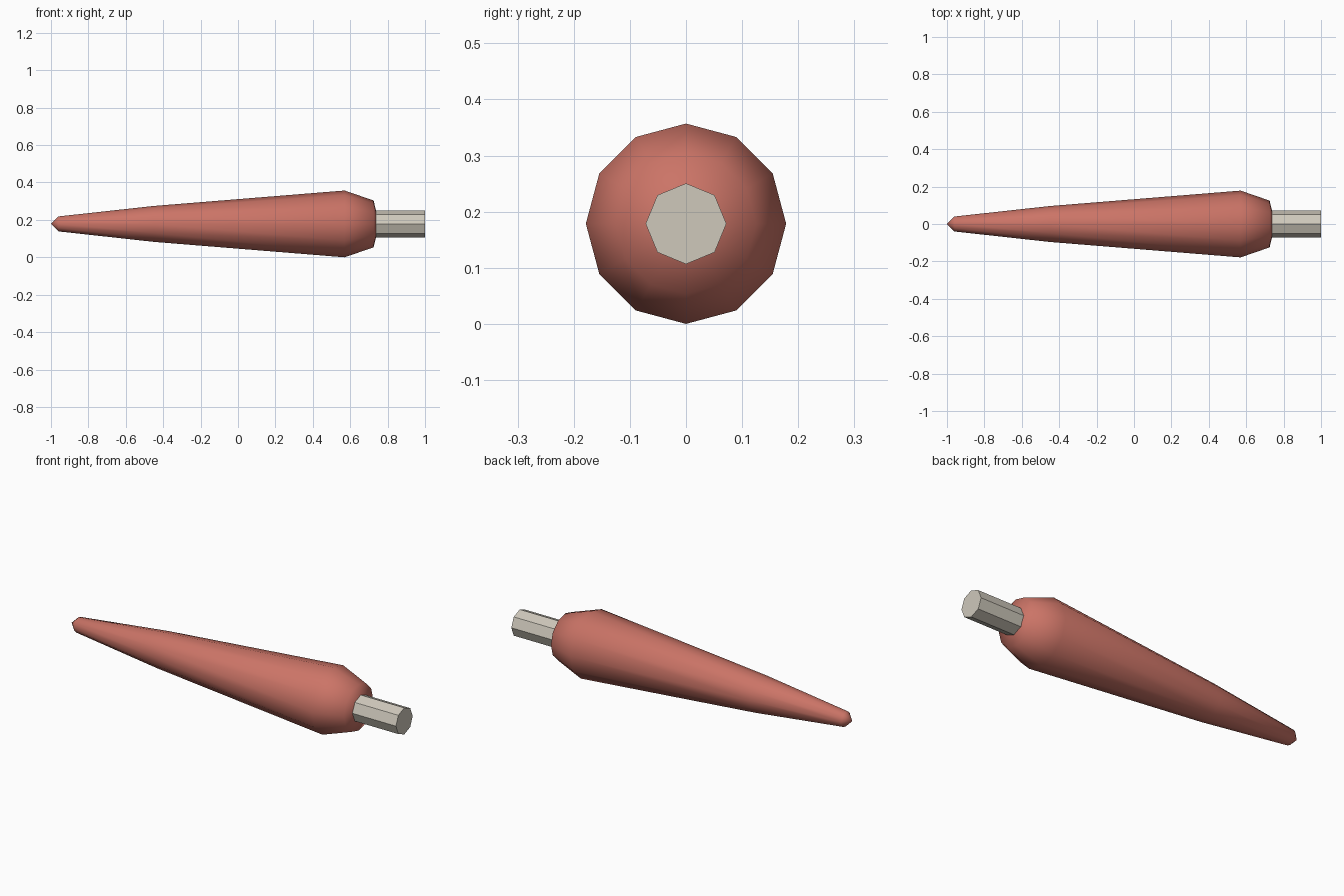
import bpy
import bmesh
from math import cos, sin, tau

AXIS_Z = 0.1785

cube = bpy.data.objects.get("Cube")
if cube:
    bpy.data.objects.remove(cube, do_unlink=True)


def make_material(name, rgb):
    mat = bpy.data.materials.new(name)
    mat.use_nodes = True
    mat.diffuse_color = (*rgb, 1)
    mat.node_tree.nodes["Principled BSDF"].inputs["Base Color"].default_value = (*rgb, 1)
    return mat


def lathe_x(name, profile, sides, mat, smooth):
    """Revolve (x, radius) points around the long axis; zero radius makes a pole."""
    bm = bmesh.new()
    rings = []
    for x, r in profile:
        count = sides if r > 0 else 1
        rings.append([bm.verts.new((x, r * cos(tau * i / sides), r * sin(tau * i / sides)))
                      for i in range(count)])
    for a, b in zip(rings, rings[1:]):
        for i in range(sides):
            j = (i + 1) % sides
            corners = [a[i % len(a)], a[j % len(a)], b[j % len(b)], b[i % len(b)]]
            bm.faces.new(list(dict.fromkeys(corners)))
    # Close open ends with flat caps
    for ring in (rings[0], rings[-1]):
        if len(ring) > 1:
            bm.faces.new(ring)
    bmesh.ops.recalc_face_normals(bm, faces=bm.faces)
    for face in bm.faces:
        face.smooth = smooth
    mesh = bpy.data.meshes.new(name)
    bm.to_mesh(mesh)
    bm.free()
    mesh.materials.append(mat)
    obj = bpy.data.objects.new(name, mesh)
    obj.location.z = AXIS_Z
    bpy.context.collection.objects.link(obj)
    return obj


red = make_material("meat red", (0.60, 0.175, 0.135))
bone = make_material("bone grey", (0.62, 0.58, 0.50))

# Tapered body: pointed tip, long swell, rounded shoulder
body_profile = [(-1, 0), (-0.96, 0.04), (-0.45, 0.096), (0.57, 0.1785),
                (0.725, 0.125), (0.755, 0)]
lathe_x("tapered_body", body_profile, 12, red, True)

# Faceted stub sticking out of the thick end
lathe_x("end_stub", [(0.7, 0.072), (1, 0.072)], 8, bone, False)
